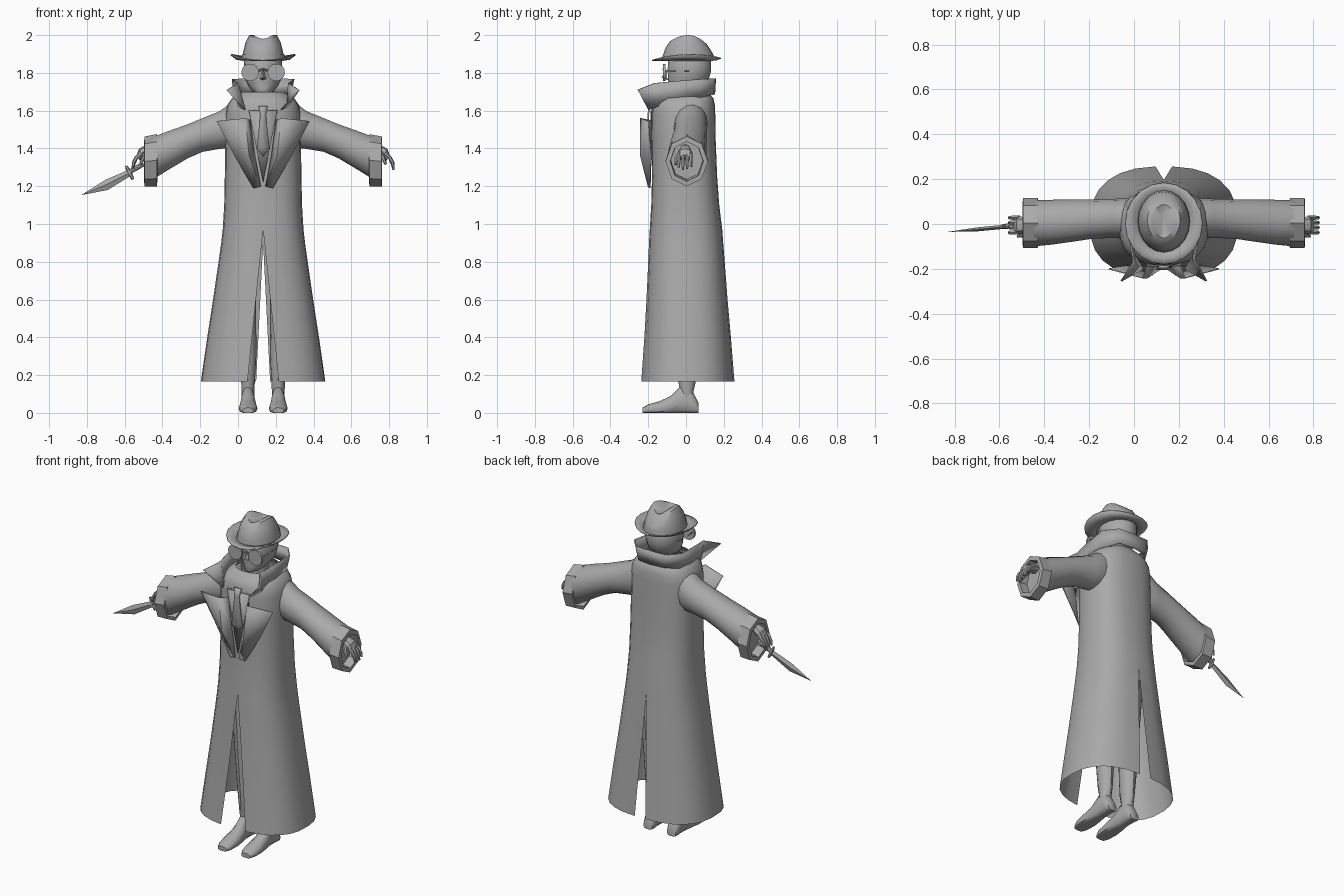
import bpy, bmesh, math
from mathutils import Vector

if "Cube" in bpy.data.objects:
    bpy.data.objects.remove(bpy.data.objects["Cube"])

CX = 0.133  # body centre line
GREY = bpy.data.materials.new("plain_grey")
GREY.diffuse_color = (0.4, 0.4, 0.4, 1)
GREY.use_nodes = True
GREY.node_tree.nodes["Principled BSDF"].inputs["Base Color"].default_value = GREY.diffuse_color


def build(name, verts, faces, angle=35, thick=0, weld=True):
    """Mesh object from points and faces, cleaned and shaded."""
    me = bpy.data.meshes.new(name)
    me.from_pydata([tuple(v) for v in verts], [], faces)
    bm = bmesh.new()
    bm.from_mesh(me)
    if weld:
        bmesh.ops.remove_doubles(bm, verts=bm.verts, dist=0.0005)
    bmesh.ops.recalc_face_normals(bm, faces=bm.faces)
    bm.to_mesh(me)
    bm.free()
    me.materials.append(GREY)
    ob = bpy.data.objects.new(name, me)
    bpy.context.collection.objects.link(ob)
    if thick:
        mod = ob.modifiers.new("thickness", 'SOLIDIFY')
        mod.thickness = thick
        mod.offset = 0
    bpy.ops.object.select_all(action='DESELECT')
    ob.select_set(True)
    bpy.context.view_layer.objects.active = ob
    bpy.ops.object.shade_smooth_by_angle(angle=math.radians(angle))
    return ob


def grid(rings, closed=True, caps=(True, True), start=0):
    """Faces joining successive rings of equal length."""
    n = len(rings[0])
    faces = []
    for i in range(len(rings) - 1):
        for j in range(n if closed else n - 1):
            k = (j + 1) % n
            faces.append([start + i * n + j, start + i * n + k,
                          start + (i + 1) * n + k, start + (i + 1) * n + j])
    if caps[0]:
        faces.append([start + j for j in range(n)])
    if caps[1]:
        faces.append([start + (len(rings) - 1) * n + j for j in range(n)])
    return [p for r in rings for p in r], faces


def loft(name, rings, caps=(True, True), angle=35, thick=0):
    v, f = grid(rings, True, caps)
    return build(name, v, f, angle, thick)


def oval(c, u, v, n):
    """Ring of n points round c spanned by the two half axes u and v."""
    return [Vector(c) + Vector(u) * math.cos(2 * math.pi * i / n)
            + Vector(v) * math.sin(2 * math.pi * i / n) for i in range(n)]


def tube(name, pts, radii, n=8):
    """Tapered tube through points."""
    pts = [Vector(p) for p in pts]
    rings = []
    for i, p in enumerate(pts):
        d = (pts[min(i + 1, len(pts) - 1)] - pts[max(i - 1, 0)]).normalized()
        a = d.cross(Vector((0, 1, 0))).normalized()
        rings.append(oval(p, a * radii[i], d.cross(a) * radii[i], n))
    return loft(name, rings)


# --- long coat: height, half width, front depth, back depth
levels = [(0.165, .33, .24, .257), (0.4, .296, .222, .238), (0.6, .265, .21, .22),
          (0.8, .236, .2, .205), (0.9, .222, .196, .197), (0.97, .214, .192, .192),
          (1.1, .206, .184, .176), (1.25, .203, .18, .165), (1.45, .2, .183, .157),
          (1.58, .2, .185, .155), (1.63, .19, .18, .153), (1.665, .165, .165, .145),
          (1.70, .11, .12, .115)]
verts, faces = [], []
for s in (-1, 1):
    rings = []
    for z, w, yf, yb in levels:
        front = .083 * max(0, (.97 - z) / .805)   # front slit half width
        back = .037 * max(0, (.9 - z) / .735)     # back slit half width
        a0 = math.asin((front / w) ** 1.25)
        a1 = math.pi - math.asin((back / w) ** 1.25)
        ring = []
        for i in range(13):
            a = a0 + (a1 - a0) * i / 12
            d = w * max(0, math.sin(a)) ** .8
            c = math.cos(a)
            y = -yf * c ** .8 if c > 0 else yb * (-c) ** .8
            ring.append((CX + s * d, y, z))
        rings.append(ring)
    v, f = grid(rings, False, (False, False), len(verts))
    verts += v
    faces += f
build("coat", verts, faces)

# --- raised coat collar
low = [(0, .15, 1.685), (.09, .14, 1.685), (.14, .075, 1.67), (.15, -.04, 1.645),
       (.13, -.14, 1.625), (.095, -.2, 1.605)]
top = [(0, .155, 1.77), (.1, .152, 1.77), (.162, .08, 1.767), (.15, -.07, 1.755),
       (.135, -.17, 1.745), (.19, -.255, 1.71)]
strip = [[(CX - d, y, z) for d, y, z in r[:0:-1]] + [(CX + d, y, z) for d, y, z in r]
         for r in (low, top)]
v, f = grid(strip, False, (False, False))
build("coat_collar", v, f, 25, .008)

for s, side in ((-1, "left"), (1, "right")):
    def P(d, y, z):
        return (CX + s * d, y, z)

    # --- lapel, folded out from the chest
    lap = [P(.245, -.2, 1.545), P(.095, -.24, 1.56), P(.075, -.24, 1.36),
           P(.012, -.2, 1.2), P(.05, -.19, 1.19), P(.15, -.185, 1.36),
           P(.07, -.185, 1.55), P(.045, -.185, 1.36)]
    build("lapel_" + side, lap, [[0, 1, 2, 5], [2, 3, 4, 5], [1, 6, 7, 2], [2, 7, 3]], 20, .006)
    # --- inner collar wing
    build("shirt_collar_" + side, [P(.01, -.17, 1.625), P(.075, -.185, 1.59), P(.1, -.1, 1.68),
                                   P(.06, -.07, 1.7)], [[0, 1, 2, 3]], 20, .008)
    # --- sleeve: offset, top, bottom, half depth, centre y
    arm = [(.12, 1.66, 1.42, .085, .02), (.17, 1.645, 1.40, .09, .025),
           (.23, 1.60, 1.395, .087, .025), (.32, 1.563, 1.38, .088, .022),
           (.40, 1.53, 1.345, .094, .016), (.50, 1.495, 1.285, .1, .008),
           (.58, 1.465, 1.235, .104, .004)]
    loft("sleeve_" + side, [oval(P(d, y, (t + b) / 2), (0, h, 0), (0, 0, (t - b) / 2), 14)
                            for d, t, b, h, y in arm], (True, False))
    # --- turned-back cuff with hollow mouth
    cuff = [(.56, .1, .115), (.563, .112, .138), (.628, .112, .132), (.63, .088, .105),
            (.58, .085, .1)]
    loft("cuff_" + side, [oval(P(d, .004, 1.338 - .1 * (d - .56)), (0, h, 0), (0, 0, t), 8)
                          for d, h, t in cuff], (False, True), 20)
    # --- hand with curled fingers and thumb
    loft("palm_" + side, [oval(P(d, -.005, z), (0, h, 0), (s * t * .5, 0, t * .9), 8)
                          for d, z, h, t in ((.56, 1.40, .026, .025), (.61, 1.395, .03, .026),
                                             (.645, 1.375, .04, .025), (.662, 1.35, .036, .016))])
    for i, y in enumerate((-.038, -.016, .006, .028)):
        drop = .012 * abs(i - 1.3)
        tube("finger_%s_%d" % (side, i + 1),
             [P(.645, y, 1.375), P(.672, y, 1.35), P(.686, y, 1.315 + drop / 2),
              P(.69, y, 1.283 + drop)], [.011, .0105, .009, .006], 6)
    tube("thumb_" + side, [P(.61, -.025, 1.385), P(.635, -.052, 1.35), P(.65, -.055, 1.315)],
         [.013, .011, .007], 6)

    # --- leg and foot
    leg = [(.05, .08, .033, .035), (.12, .08, .034, .036), (.18, .08, .037, .05),
           (.3, .082, .046, .056), (.6, .092, .055, .07), (.9, .1, .07, .08)]
    loft("leg_" + side, [oval(P(d, .005, z), (a, 0, 0), (0, b, 0), 12) for z, d, a, b in leg])
    foot = [(-.23, .03, .028), (-.2, .045, .045), (-.14, .05, .062), (-.08, .044, .09),
            (-.03, .037, .14), (.02, .036, .14), (.05, .038, .085), (.067, .03, .05)]
    rings = []
    for y, w, t in foot:
        r = oval(P(.08, y, t * .4), (w, 0, 0), (0, 0, t * .6), 12)
        for p in r:
            p.z = max(p.z, 0)
        rings.append(r)
    loft("foot_" + side, rings, angle=50)

    # --- round spectacle lens and arm
    loft("lens_" + side, [oval(P(.069, y, 1.803), (.046, 0, 0), (0, 0, .046), 18)
                          for y in (-.122, -.108)])
    tube("spectacle_arm_" + side, [P(.1, -.11, 1.81), P(.108, -.03, 1.81), P(.1, .04, 1.81)],
         [.004] * 3, 6)

# --- spectacle bridge
tube("spectacle_bridge", [(CX - .028, -.115, 1.81), (CX, -.12, 1.82), (CX + .028, -.115, 1.81)],
     [.005] * 3, 6)

# --- head, nose and neck
head = [(1.685, .022, .035, -.055), (1.695, .045, .055, -.04), (1.725, .075, .088, -.005),
        (1.76, .094, .108, .012), (1.81, .102, .117, .018), (1.87, .1, .115, .018),
        (1.92, .07, .085, .015)]
loft("head", [oval((CX, y, z), (a, 0, 0), (0, b, 0), 18) for z, a, b, y in head], angle=60)
build("nose", [(CX, -.1, 1.82), (CX - .018, -.1, 1.77), (CX + .018, -.1, 1.77),
               (CX, -.13, 1.775), (CX, -.09, 1.76)],
      [[0, 1, 3], [0, 3, 2], [1, 4, 3], [3, 4, 2]], 20)
loft("neck", [oval((CX, .005, z), (r, 0, 0), (0, r * 1.1, 0), 14)
              for z, r in ((1.58, .075), (1.64, .058), (1.74, .056))])

# --- hat crown with a pinched crease along the top
crown = []
for z, a, b in ((1.866, .114, .136), (1.9, .108, .132), (1.945, .094, .122), (1.985, .074, .098),
                (1.985, .05, .075), (1.96, .012, .05)):
    ring = oval((CX, .012, z), (a, 0, 0), (0, b, 0), 20)
    for p in ring:
        t = (p.y - .012) / .1
        if z > 1.92:                    # slope down to front and back
            p.z += .015 - (.05 if t > 0 else .035) * t * t * (.6 if z < 1.95 else 1)
        if z > 1.97 and t < 0:          # pinch the front
            p.x = CX + (p.x - CX) * (1 + .12 * t)
    crown.append(ring)
loft("hat_crown", crown, (False, True), 40)

# --- hat band and brim turned up at the sides
loft("hat_band", [oval((CX, .012, z), (a, 0, 0), (0, a + .022, 0), 20)
                  for z, a in ((1.868, .117), (1.898, .112))], (False, False))
brim = []
for a, b, up in ((.1, .122, 0), (.14, .157, .006), (.172, .182, .03)):
    ring = oval((CX, .002, 1.866), (a, 0, 0), (0, b, 0), 20)
    for i, p in enumerate(ring):
        ang = 2 * math.pi * i / 20
        p.z += up * math.cos(ang) ** 2 + up * .4 * max(0, math.sin(ang))
    brim.append(ring)
loft("hat_brim", brim, (False, False), 40, .006)

# --- shirt front and tie
build("shirt_front", [(CX - .075, -.186, 1.6), (CX + .075, -.186, 1.6), (CX, -.188, 1.22)],
      [[0, 1, 2]], 20, .006)
build("tie", [(CX - .024, -.19, 1.625), (CX + .024, -.19, 1.625), (CX + .015, -.2, 1.58),
              (CX + .034, -.2, 1.4), (CX, -.2, 1.355), (CX - .034, -.2, 1.4),
              (CX - .015, -.2, 1.58)],
      [[0, 1, 2, 6], [6, 2, 3, 4, 5]], 20, .009)

# --- knife: blade with a raised middle, guard and handle
edge = [(-.83, -.035, 1.153), (-.70, -.024, 1.235), (-.578, -.012, 1.287),
        (-.568, -.012, 1.255), (-.69, -.024, 1.18)]
mid = [(x, y + o, z) for o in (-.009, .009)
       for x, y, z in ((-.70, -.024, 1.207), (-.573, -.012, 1.271))]
faces = []
for m in (5, 7):
    faces += [[0, 1, m], [1, 2, m + 1, m], [3, 4, m, m + 1], [4, 0, m]]
build("knife_blade", edge + mid, faces, 15)
tube("knife_guard", [(-.592, -.011, 1.308), (-.574, -.011, 1.271), (-.556, -.011, 1.236)],
     [.007, .013, .007], 6)
tube("knife_handle", [(-.578, -.011, 1.273), (-.54, -.006, 1.296), (-.5, -.003, 1.318)],
     [.011, .014, .012], 8)
